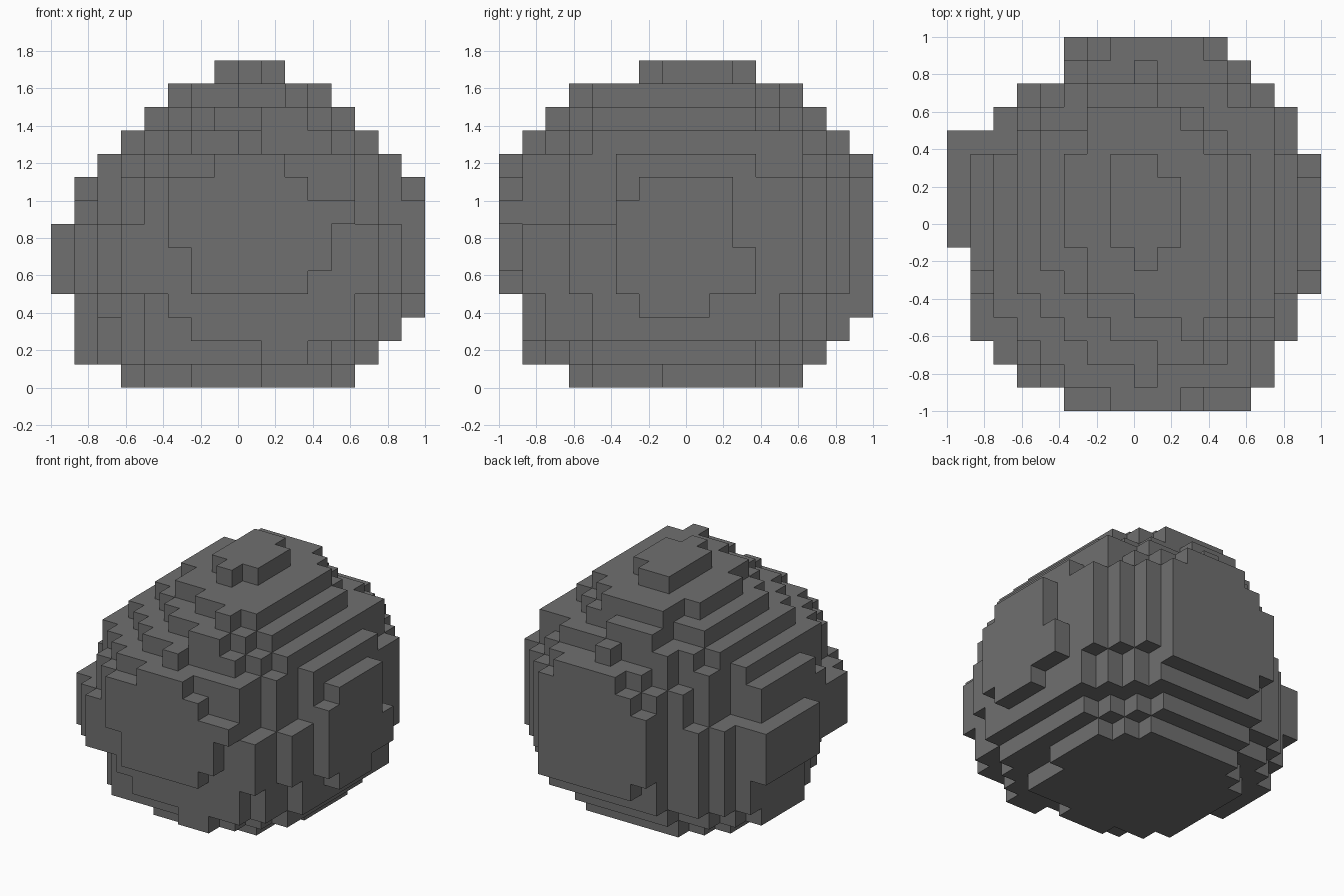
import bpy
import bmesh

if "Cube" in bpy.data.objects:
    bpy.data.objects.remove(bpy.data.objects["Cube"])

U = 0.125  # edge of one block

# Core layers from the ground up: x0, x1, y0, y1, then the stepped cuts at the
# back right, back left, front left and front right corners.
# A cut gives the blocks missing in each row, outermost row first.
LAYERS = [
    (-5, 5, -5, 5, "21", "21", "31", "4111"),
    (-7, 6, -7, 6, "321", "421", "832211", "321"),
    (-7, 7, -7, 7, "321", "421", "532211", "211"),
    (-7, 7, -7, 7, "321", "421", "432111", "211"),
    (-7, 7, -7, 7, "21", "421", "21", "11"),
    (-7, 7, -7, 7, "21", "421", "21", "11"),
    (-7, 7, -7, 7, "21", "421", "21", "11"),
    (-7, 7, -7, 7, "21", "4322", "3221", "2211"),
    (-7, 7, -7, 7, "21", "4322", "32211", "2211"),
    (-6, 7, -7, 7, "3211", "4311", "321", "2211"),
    (-5, 6, -7, 7, "52", "521", "5321", "521"),
    (-4, 5, -6, 6, "421", "22", "5321", "21"),
    (-3, 4, -5, 5, "21", "11", "5311", "1"),
    (-1, 2, -2, 3, "1", "", "1", "1"),
]

# Raised plates on the sides: start and end along the side, bottom, top
FRONT = [(-2, 3, 4, 9), (-3, -2, 6, 9), (3, 4, 5, 8), (4, 5, 7, 8), (-1, 2, 9, 10)]
RIGHT = [(-3, 3, 4, 6), (-3, 2, 6, 8), (-2, 2, 8, 9), (-2, 1, 3, 4)]
BACK = [(-3, 4, 4, 8), (-2, 4, 3, 4), (-2, 4, 8, 9), (-1, 3, 9, 10)]
LEFT = [(-1, 4, 4, 7)]

cells = set()


def missing(cut, row):
    return int(cut[row]) if row < len(cut) else 0


# Core of the boulder
for z, (x0, x1, y0, y1, br, bl, fl, fr) in enumerate(LAYERS):
    for y in range(y0, y1):
        front, back = y - y0, y1 - 1 - y
        left = x0 + max(missing(bl, back), missing(fl, front))
        right = x1 - max(missing(br, back), missing(fr, front))
        for x in range(left, right):
            cells.add((x, y, z))


def add_plates(plates, fixed, along_x):
    for a, b, z0, z1 in plates:
        for t in range(a, b):
            for z in range(z0, z1):
                cells.add((t, fixed, z) if along_x else (fixed, t, z))


add_plates(FRONT, -8, True)
add_plates(BACK, 7, True)
add_plates(LEFT, -8, False)
add_plates(RIGHT, 7, False)

# Outer skin: one square wherever a block meets open air
bm = bmesh.new()
corners = {}


def corner(p):
    if p not in corners:
        corners[p] = bm.verts.new([c * U for c in p])
    return corners[p]


for cell in sorted(cells):
    for axis in range(3):
        for side in (0, 1):
            near = list(cell)
            near[axis] += 2 * side - 1
            if tuple(near) in cells:
                continue
            u, v = (axis + 1) % 3, (axis + 2) % 3
            loop = []
            for du, dv in ((0, 0), (1, 0), (1, 1), (0, 1)):
                p = list(cell)
                p[axis] += side
                p[u] += du
                p[v] += dv
                loop.append(corner(tuple(p)))
            bm.faces.new(loop if side else loop[::-1])

mesh = bpy.data.meshes.new("boulder")
bm.to_mesh(mesh)
bm.free()

stone = bpy.data.materials.new("dark grey stone")
stone.diffuse_color = (0.16, 0.16, 0.16, 1)
stone.use_nodes = True
stone.node_tree.nodes["Principled BSDF"].inputs["Base Color"].default_value = stone.diffuse_color
mesh.materials.append(stone)
bpy.context.collection.objects.link(bpy.data.objects.new("boulder", mesh))
